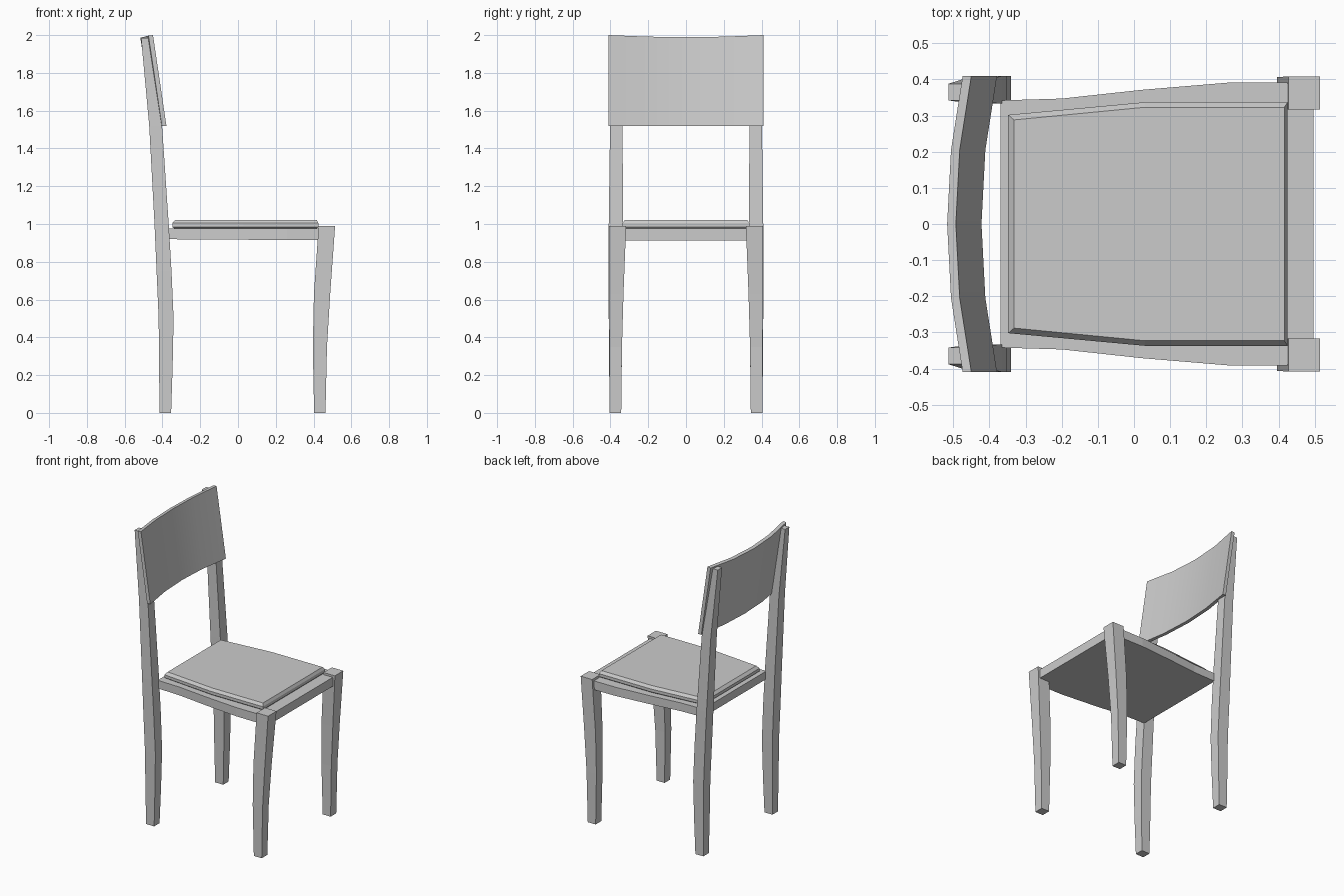
import bpy, bmesh

if "Cube" in bpy.data.objects:
    bpy.data.objects.remove(bpy.data.objects["Cube"])


def loft(name, rings, closed_loop=True):
    """Skin a stack of equal-length point rings and cap both ends."""
    bm = bmesh.new()
    vr = [[bm.verts.new(p) for p in ring] for ring in rings]
    n = len(vr[0])
    for a, b in zip(vr, vr[1:]):
        for i in range(n):
            j = (i + 1) % n
            bm.faces.new((a[i], a[j], b[j], b[i]))
    bm.faces.new(vr[0][::-1])
    bm.faces.new(vr[-1])
    bmesh.ops.recalc_face_normals(bm, faces=bm.faces)
    me = bpy.data.meshes.new(name)
    bm.to_mesh(me)
    bm.free()
    ob = bpy.data.objects.new(name, me)
    bpy.context.collection.objects.link(ob)
    return ob


def leg_pair(name, sections):
    """Square-section leg from (z, x0, x1, y0, y1) rows, mirrored across y."""
    ob = loft(name, [[(x0, y0, z), (x1, y0, z), (x1, y1, z), (x0, y1, z)]
                     for z, x0, x1, y0, y1 in sections])
    mod = ob.modifiers.new("mirror", 'MIRROR')
    mod.use_axis = (False, True, False)
    return ob


def plan(half, z):
    """Symmetric outline ring at height z from (x, half_width) points."""
    return [(x, -y, z) for x, y in half] + [(x, y, z) for x, y in reversed(half)]


# Curved, tapering front legs
leg_pair("front_legs", [
    (0.00, 0.403, 0.463, 0.343, 0.404),
    (0.35, 0.396, 0.471, 0.339, 0.406),
    (0.63, 0.402, 0.488, 0.331, 0.407),
    (0.99, 0.427, 0.514, 0.317, 0.408),
])

# Back legs running up behind the backrest
leg_pair("back_legs", [
    (0.00, -0.415, -0.354, 0.345, 0.404),
    (0.25, -0.418, -0.346, 0.340, 0.407),
    (0.50, -0.420, -0.341, 0.336, 0.409),
    (0.75, -0.431, -0.352, 0.334, 0.410),
    (1.00, -0.442, -0.367, 0.333, 0.409),
    (1.52, -0.470, -0.402, 0.336, 0.402),
    (1.985, -0.513, -0.474, 0.342, 0.388),
])

# Seat frame, widening to the front
frame = [(-0.37, 0.342), (-0.20, 0.347), (0.02, 0.371),
         (0.26, 0.391), (0.425, 0.391), (0.43, 0.36), (0.497, 0.36)]
seat = loft("seat_frame", [plan(frame, 0.918), plan(frame, 0.975)])
# Underside drops slightly towards the front
for v in seat.data.vertices:
    if v.co.z < 0.95:
        v.co.z = 0.917 - 0.007 * v.co.x

# Bevelled seat pad
outer = [(-0.348, 0.302), (0.03, 0.337), (0.425, 0.337)]
inner = [(-0.332, 0.288), (0.03, 0.323), (0.416, 0.323)]
loft("seat_pad", [plan(inner, 0.974), plan(outer, 0.984),
                  plan(outer, 1.004), plan(inner, 1.022)])

# Bowed, leaning backrest built from cross-sections along y
rings = []
for y in (-0.41, -0.205, 0.0, 0.205, 0.41):
    k = 1 - (y / 0.41) ** 2
    b = -0.043 * k
    top = 2.0 - 0.011 * k
    rings.append([(-0.379 + b, y, 1.52), (-0.450 + b, y, top),
                  (-0.474 + b, y, top - 0.003), (-0.403 + b, y, 1.52)])
back = loft("backrest", rings)
bpy.context.view_layer.objects.active = back
back.select_set(True)
bpy.ops.object.shade_smooth_by_angle()
